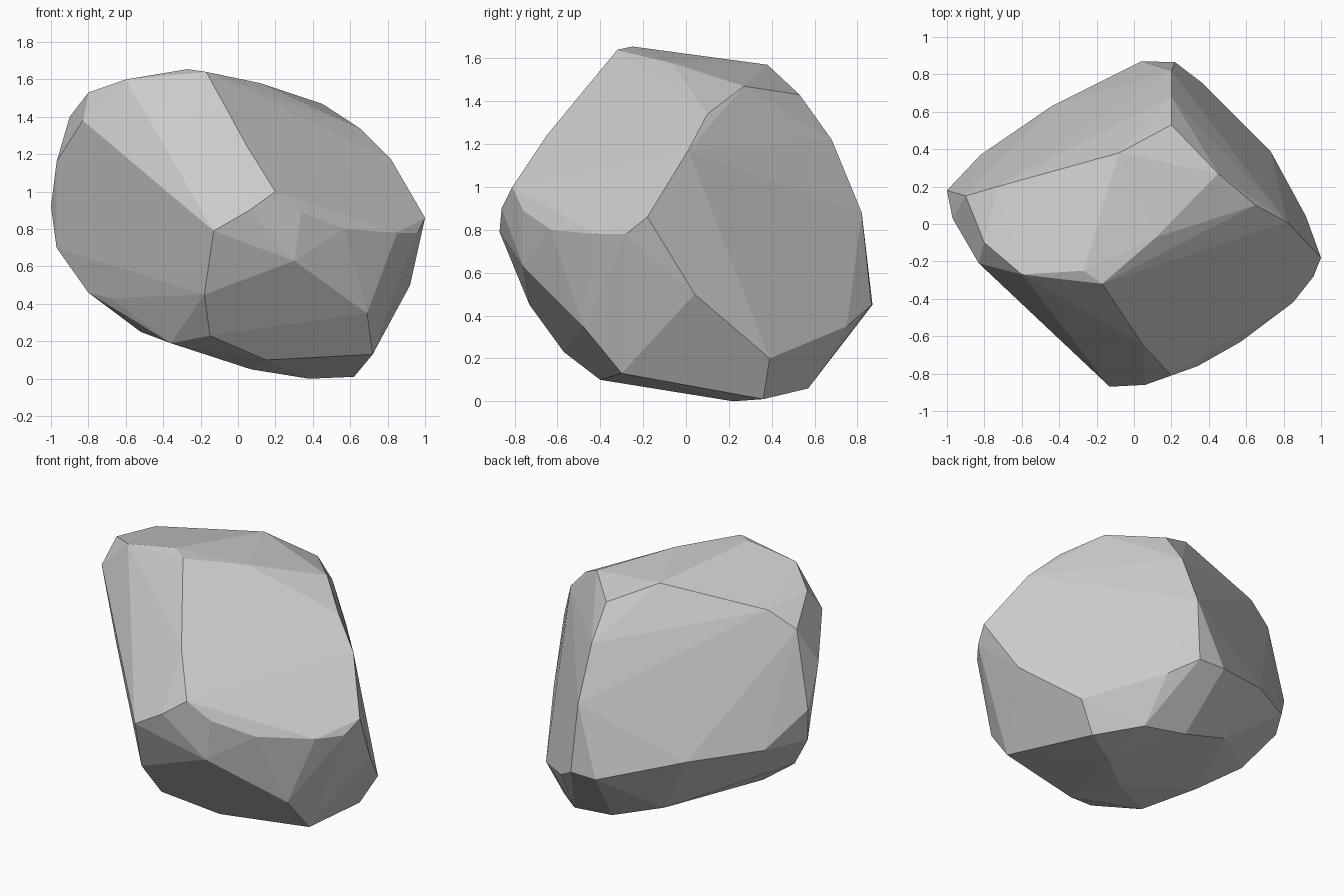
import bpy, bmesh
from math import radians

# Corner points of the boulder, grouped by region
crown = [(-.6, -.27, 1.6), (-.27, -.25, 1.655), (-.17, -.32, 1.64), (.12, -.07, 1.58),
         (-.8, -.1, 1.53), (-.73, .2, 1.5), (-.08, .38, 1.57), (.2, .53, 1.43)]
right_ridge = [(.45, .27, 1.47), (.65, .1, 1.34), (.82, .01, 1.17),
               (1, -.18, .86), (.96, -.28, .78), (.85, -.42, .78)]
front = [(-.83, -.21, 1.38), (-.13, -.87, .79), (.06, -.86, .9), (.05, -.65, 1.24),
         (.2, -.81, 1.0), (.34, -.76, .89), (.57, -.63, .8), (.3, -.76, .63),
         (-.18, -.73, .45), (.69, -.48, .35), (-.15, -.57, .23)]
left = [(-.9, .15, 1.4), (-.97, .03, 1.16), (-1, .18, .92), (-.97, .14, .7),
        (-.82, .37, .68), (-.68, -.11, .43), (-.8, .03, .46)]
back = [(-.44, .63, .6), (.04, .87, .45), (.22, .865, .45), (.2, .82, .88),
        (.2, .68, 1.22), (.37, .75, .35), (.73, .39, .2)]
base = [(.38, .22, 0), (.62, .36, .01), (.4, .57, .06), (.11, .6, .1), (-.23, .55, .22),
        (.07, -.05, .05), (.72, -.3, .13), (.15, -.4, .1), (-.52, -.05, .25),
        (-.36, -.36, .19), (.92, .04, .5)]

# Wrap the corners in one faceted convex shell
bm = bmesh.new()
for p in crown + right_ridge + front + left + back + base:
    bm.verts.new(p)
bmesh.ops.convex_hull(bm, input=bm.verts)
loose = [v for v in bm.verts if not v.link_faces]
bmesh.ops.delete(bm, geom=loose, context='VERTS')

# Merge nearly coplanar triangles into broad facets
bmesh.ops.dissolve_limit(bm, angle_limit=radians(3), verts=bm.verts, edges=bm.edges)
bmesh.ops.recalc_face_normals(bm, faces=bm.faces)

mesh = bpy.data.meshes.new("boulder")
bm.to_mesh(mesh)
bm.free()
boulder = bpy.data.objects.new("boulder", mesh)
bpy.context.collection.objects.link(boulder)
